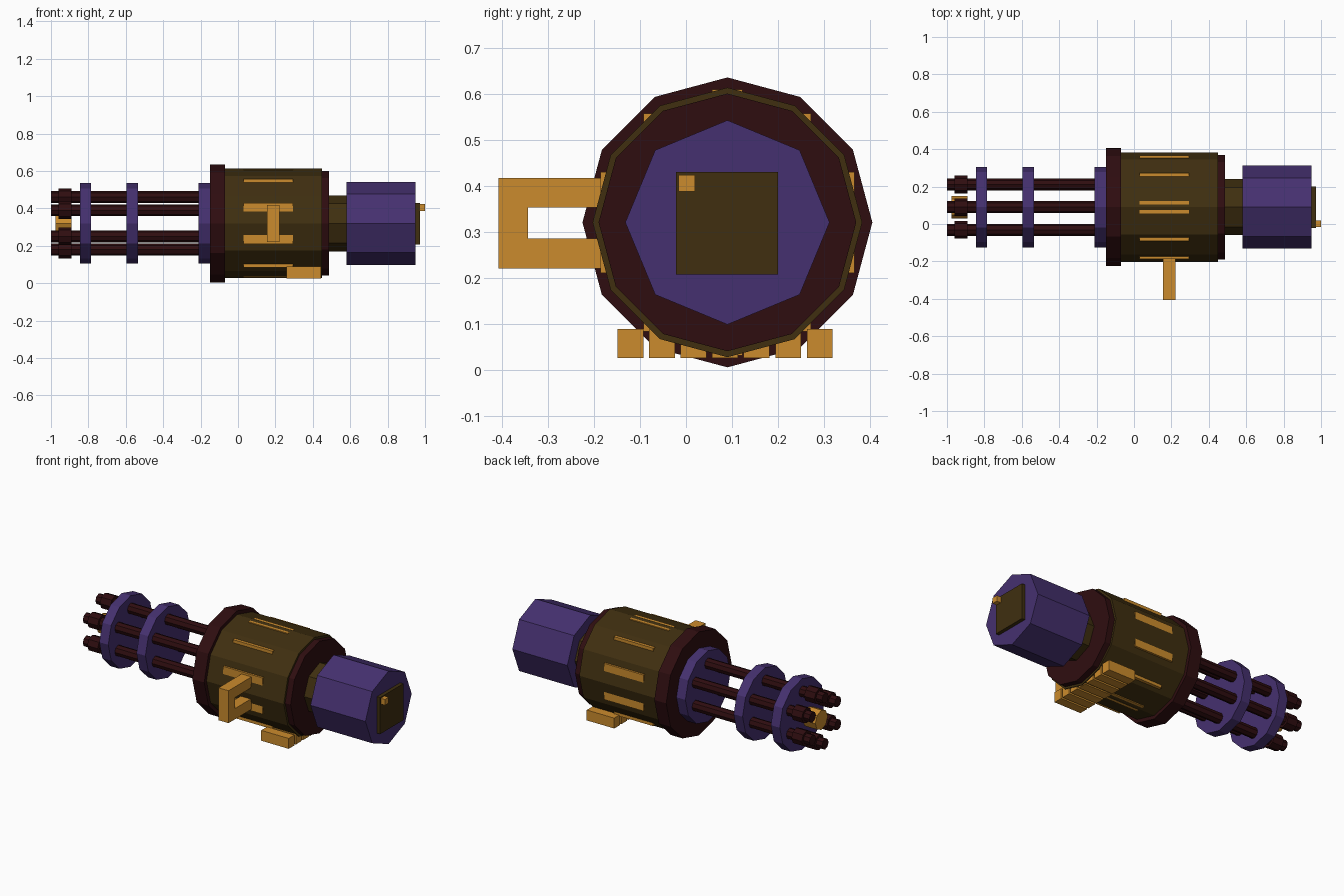
import bpy, bmesh, math
from mathutils import Matrix

if "Cube" in bpy.data.objects:
    bpy.data.objects.remove(bpy.data.objects["Cube"])

CY, CZ = 0.09, 0.32          # shared barrel axis


def material(name, rgb):
    m = bpy.data.materials.new(name)
    m.diffuse_color = (*rgb, 1)
    m.use_nodes = True
    m.node_tree.nodes["Principled BSDF"].inputs["Base Color"].default_value = m.diffuse_color
    return m


PURPLE = material("purple", (0.06, 0.03, 0.16))
OLIVE = material("dark olive", (0.05, 0.028, 0.005))
MAROON = material("dark maroon", (0.028, 0.004, 0.005))
GOLD = material("gold", (0.60, 0.26, 0.026))


def finish(bm, name, mat):
    bmesh.ops.recalc_face_normals(bm, faces=bm.faces)
    me = bpy.data.meshes.new(name)
    bm.to_mesh(me)
    bm.free()
    me.materials.append(mat)
    ob = bpy.data.objects.new(name, me)
    bpy.context.collection.objects.link(ob)
    return ob


def prism(name, x0, x1, r, sides, mat, y=CY, z=CZ):
    """Flat-sided cylinder along x with a corner pointing up."""
    bm = bmesh.new()
    mtx = Matrix.Translation(((x0 + x1) / 2, y, z)) @ Matrix.Rotation(math.pi / 2, 4, 'Y')
    bmesh.ops.create_cone(bm, cap_ends=True, segments=sides, radius1=r, radius2=r,
                          depth=x1 - x0, matrix=mtx)
    return finish(bm, name, mat)


def box(name, x, y, z, mat):
    """Box from (min, max) pairs."""
    bm = bmesh.new()
    mtx = Matrix.Translation([sum(p) / 2 for p in (x, y, z)]) @ \
        Matrix.Diagonal([p[1] - p[0] for p in (x, y, z)] + [1])
    bmesh.ops.create_cube(bm, size=1, matrix=mtx)
    return finish(bm, name, mat)


# Housing
prism("front_collar", -0.15, -0.07, 0.315, 12, MAROON)
prism("housing", -0.07, 0.45, 0.293, 12, OLIVE)
prism("rear_collar", 0.45, 0.487, 0.28, 12, MAROON)
prism("neck", 0.487, 0.58, 0.15, 8, OLIVE)

# Motor block with end plate and knob
prism("motor", 0.58, 0.95, 0.222, 8, PURPLE)
box("end_plate", (0.95, 0.972), (-0.022, 0.2), (0.207, 0.429), OLIVE)
box("knob", (0.972, 1.0), (-0.016, 0.02), (0.387, 0.423), GOLD)

# Barrel clamps
for i, x in enumerate((-0.845, -0.595, -0.21)):
    prism(f"barrel_clamp_{i + 1}", x, x + 0.06, 0.216, 12, PURPLE)

# Six barrels with muzzle rings
for i in range(6):
    a = math.radians(90 + 60 * i)
    y, z = CY + 0.14 * math.cos(a), CZ + 0.14 * math.sin(a)
    prism(f"barrel_{i + 1}", -1.0, -0.15, 0.032, 8, MAROON, y, z)
    prism(f"muzzle_ring_{i + 1}", -0.96, -0.89, 0.047, 8, MAROON, y, z)

# Central gold core between the muzzles
prism("muzzle_core", -0.975, -0.89, 0.06, 8, GOLD)

# Vent blocks whose corners break through the housing
for i, (hy, hz) in enumerate(((0.276, 0.11), (0.182, 0.237), (0.033, 0.289))):
    box(f"vent_block_{i + 1}", (0.03, 0.295), (CY - hy, CY + hy), (CZ - hz, CZ + hz), GOLD)

# Side handle: C-shaped profile extruded along x
bm = bmesh.new()
profile = [(-0.18, 0.417), (-0.407, 0.417), (-0.407, 0.22), (-0.18, 0.22),
           (-0.18, 0.285), (-0.343, 0.285), (-0.343, 0.352), (-0.18, 0.352)]
face = bm.faces.new([bm.verts.new((0.154, y, z)) for y, z in profile])
ext = bmesh.ops.extrude_face_region(bm, geom=[face])
bmesh.ops.translate(bm, vec=(0.067, 0, 0),
                    verts=[v for v in ext["geom"] if isinstance(v, bmesh.types.BMVert)])
finish(bm, "handle", GOLD)

# Row of belt blocks under the housing
for i in range(7):
    y = 0.085 + (i - 3) * 0.0685
    box(f"belt_block_{i + 1}", (0.26, 0.445), (y - 0.028, y + 0.028), (0.025, 0.088), GOLD)
